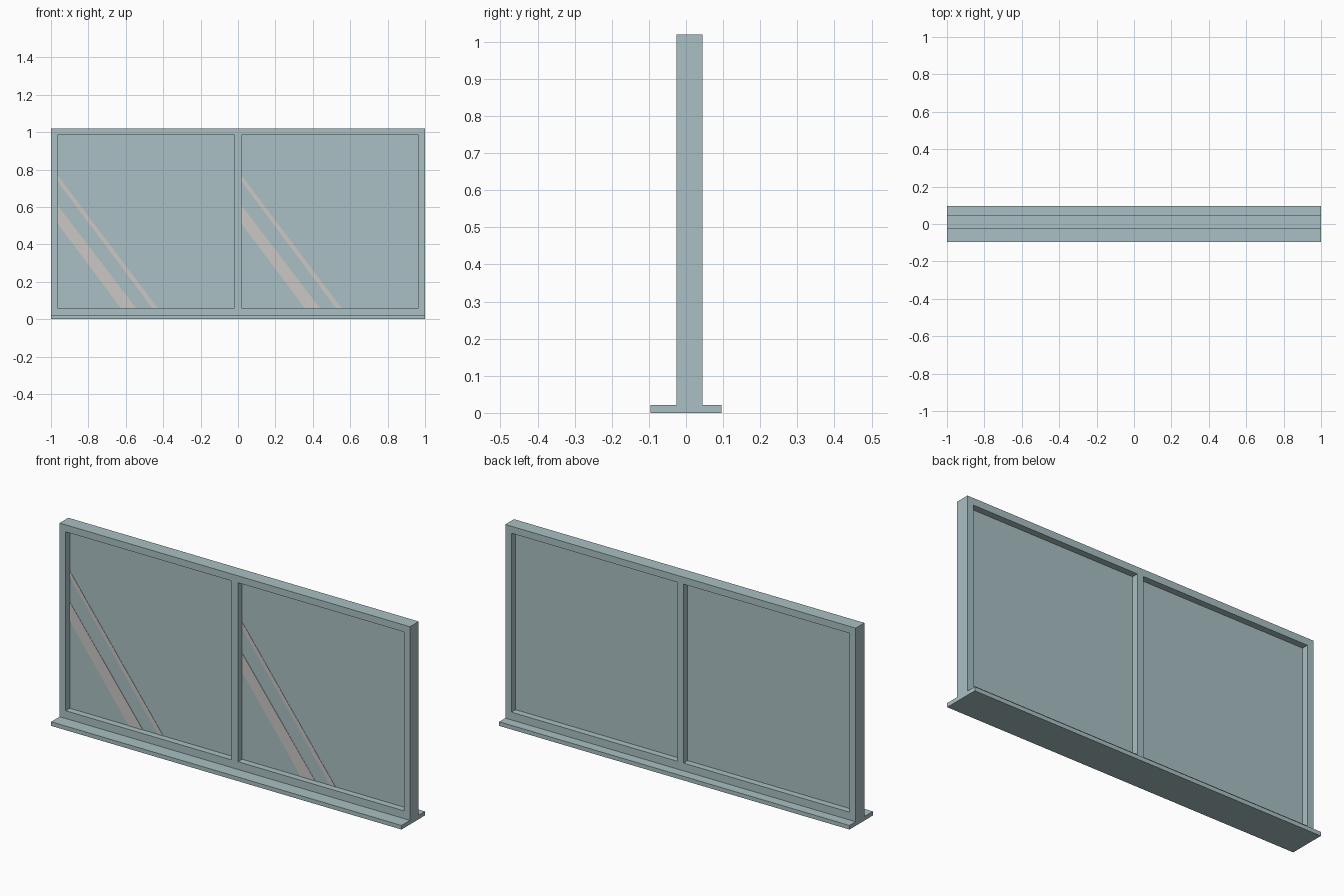
import bpy, bmesh
from mathutils import Vector

if "Cube" in bpy.data.objects:
    bpy.data.objects.remove(bpy.data.objects["Cube"], do_unlink=True)


def material(name, rgb):
    m = bpy.data.materials.new(name)
    m.use_nodes = True
    colour = (*rgb, 1.0)
    m.diffuse_color = colour
    bsdf = m.node_tree.nodes["Principled BSDF"]
    bsdf.inputs["Base Color"].default_value = colour
    bsdf.inputs["Roughness"].default_value = 0.6
    return m


BLUE_GREY = material("pale blue grey", (0.40, 0.525, 0.55))
GLINT = material("pale warm grey", (0.60, 0.575, 0.56))


def extruded(name, outlines, y_front, y_back, mat):
    """Solid made by extruding (x, z) outlines along y."""
    bm = bmesh.new()
    for outline in outlines:
        bm.faces.new([bm.verts.new((x, y_front, z)) for x, z in outline])
    bmesh.ops.remove_doubles(bm, verts=bm.verts, dist=1e-5)
    # keep the front faces and extrude a copy to the back
    ext = bmesh.ops.extrude_face_region(bm, geom=bm.faces[:], use_keep_orig=True)
    moved = [v for v in ext["geom"] if isinstance(v, bmesh.types.BMVert)]
    bmesh.ops.translate(bm, verts=moved, vec=Vector((0, y_back - y_front, 0)))
    bmesh.ops.recalc_face_normals(bm, faces=bm.faces)
    mesh = bpy.data.meshes.new(name)
    bm.to_mesh(mesh)
    bm.free()
    mesh.materials.append(mat)
    obj = bpy.data.objects.new(name, mesh)
    bpy.context.collection.objects.link(obj)
    return obj


def rect(x0, x1, z0, z1):
    return [(x0, z0), (x1, z0), (x1, z1), (x0, z1)]


SILL_TOP, TOP = 0.021, 1.02
PANE_LOW, PANE_HIGH = 0.061, 0.984
INNER, OUTER = 0.018, 0.965
FRONT, BACK, GLASS_Y = -0.026, 0.045, 0.0095

# Sill running under the whole frame
extruded("sill", [rect(-1, 1, 0, SILL_TOP)], -0.095, 0.095, BLUE_GREY)

# Frame: a grid of cells with the two pane cells left open
xs = [-1, -OUTER, -INNER, INNER, OUTER, 1]
zs = [SILL_TOP, PANE_LOW, PANE_HIGH, TOP]
cells = [rect(xs[i], xs[i + 1], zs[j], zs[j + 1])
         for i in range(5) for j in range(3)
         if not (j == 1 and i in (1, 3))]
extruded("window_frame", cells, FRONT, BACK, BLUE_GREY)

# Panes, each with a thin and a wide diagonal glint on the front
for side, left in (("right", -OUTER), ("left", INNER)):
    extruded(side + "_pane", [rect(left, left + OUTER - INNER, PANE_LOW, PANE_HIGH)],
             GLASS_Y - 0.002, GLASS_Y + 0.002, BLUE_GREY)
    for kind, z_low, z_high, run_low, run_high in (
            ("thin", 0.738, 0.77, 0.505, 0.534),
            ("wide", 0.513, 0.61, 0.337, 0.418)):
        band = [(left, z_low), (left + run_low, PANE_LOW),
                (left + run_high, PANE_LOW), (left, z_high)]
        extruded(f"{side}_{kind}_glint", [band],
                 GLASS_Y - 0.0035, GLASS_Y - 0.002, GLINT)
